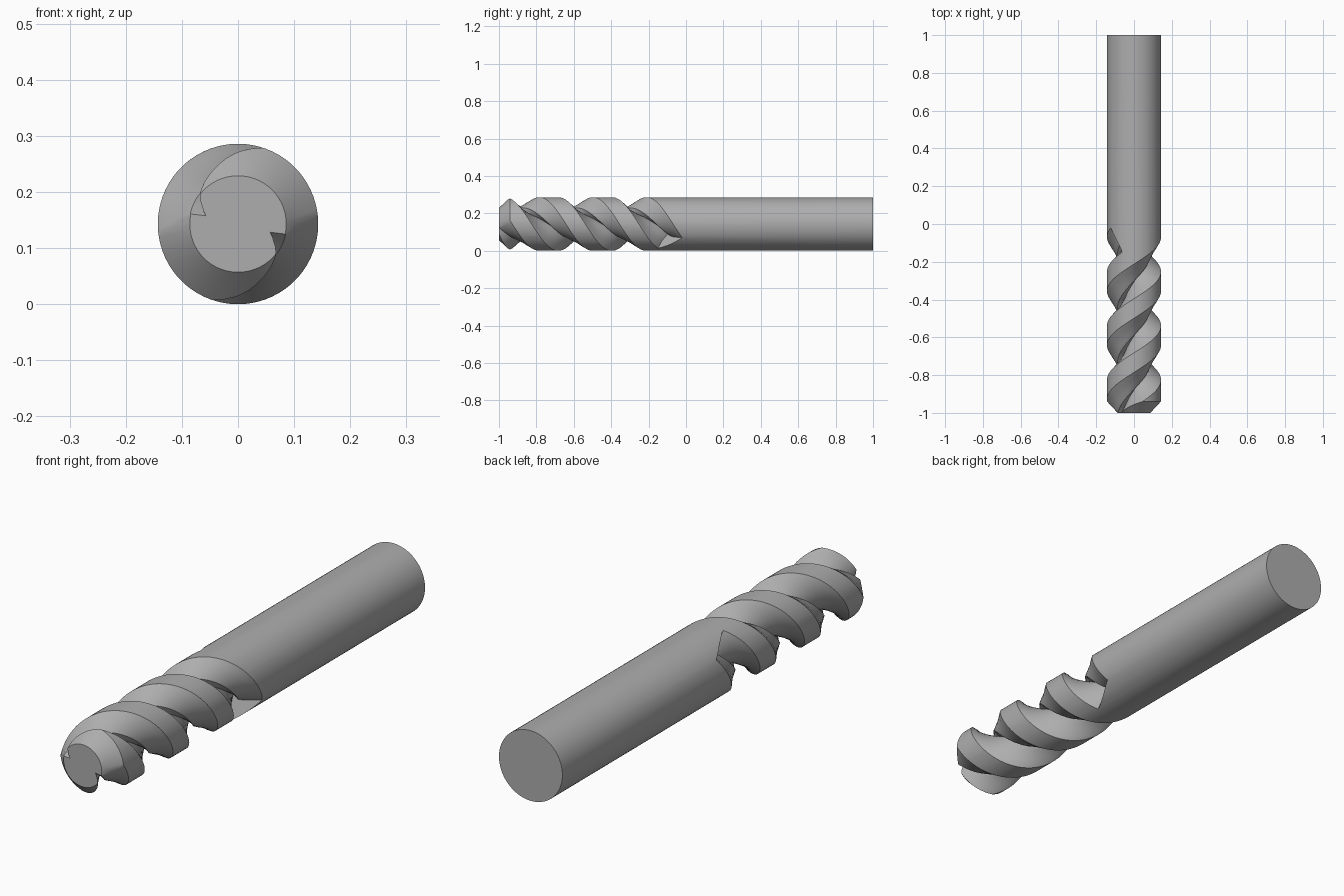
import bpy, bmesh, math

if "Cube" in bpy.data.objects:
    bpy.data.objects.remove(bpy.data.objects["Cube"])

R, TIP_R = 0.143, 0.086       # shank and tip radii; the axis lies R above the ground
TURN = 628.0                  # helix rate, degrees per unit length

steel = bpy.data.materials.new("steel grey")
steel.diffuse_color = (0.42, 0.42, 0.42, 1)
steel.use_nodes = True
steel.node_tree.nodes["Principled BSDF"].inputs["Base Color"].default_value = steel.diffuse_color


def polar(r, deg, y):
    a = math.radians(deg)
    return (r * math.cos(a), y, R + r * math.sin(a))


def loft(name, rings):
    """Closed solid skinned over a list of equal-length rings."""
    bm = bmesh.new()
    vs = [[bm.verts.new(p) for p in ring] for ring in rings]
    n = len(rings[0])
    for a, b in zip(vs, vs[1:]):
        for i in range(n):
            j = (i + 1) % n
            quad = (a[i], a[j], b[j], b[i])
            bm.faces.new(quad)
    bm.faces.new(vs[0])
    bm.faces.new(vs[-1])
    bmesh.ops.recalc_face_normals(bm, faces=bm.faces)
    me = bpy.data.meshes.new(name)
    bm.to_mesh(me)
    bm.free()
    me.materials.append(steel)
    ob = bpy.data.objects.new(name, me)
    bpy.context.collection.objects.link(ob)
    return ob


# Round bar with a bevelled tip
body = loft("fluted_cutter", [[polar(r, i * 360 / 72, y) for i in range(72)]
                              for r, y in ((TIP_R, -1), (R, -0.94), (R, 1))])

# Flute profile: radius and angle from the flute centre line
FLUTE = [(0.18, 60), (0.143, 57.5), (0.130, 45), (0.114, 31.5), (0.100, 15),
         (0.087, 1), (0.059, -1.5), (0.087, -25.5), (0.108, -40.5),
         (0.128, -49), (0.143, -57.5), (0.18, -60)]


def flute_ring(s, start):
    ring = []
    for r, phi in FLUTE:
        y = s - 0.085 + 0.065 * phi / 57.5      # ring lies square to the helix
        ring.append(polar(r, start + phi - TURN * (y + 0.94), y))
    return ring


# Two opposite helical flutes cut out of the bar
bpy.context.view_layer.objects.active = body
body.select_set(True)
for k in range(2):
    STEPS = 110
    cutter = loft("flute_cutter", [flute_ring(-1.06 + 1.06 * i / STEPS, 129.5 + 180 * k)
                                   for i in range(STEPS + 1)])
    cutter.hide_render = True
    mod = body.modifiers.new("flute", 'BOOLEAN')
    mod.operation, mod.solver, mod.object = 'DIFFERENCE', 'EXACT', cutter
    bpy.ops.object.modifier_apply(modifier=mod.name)
    bpy.data.objects.remove(cutter)

bpy.ops.object.shade_smooth_by_angle(angle=math.radians(30))
